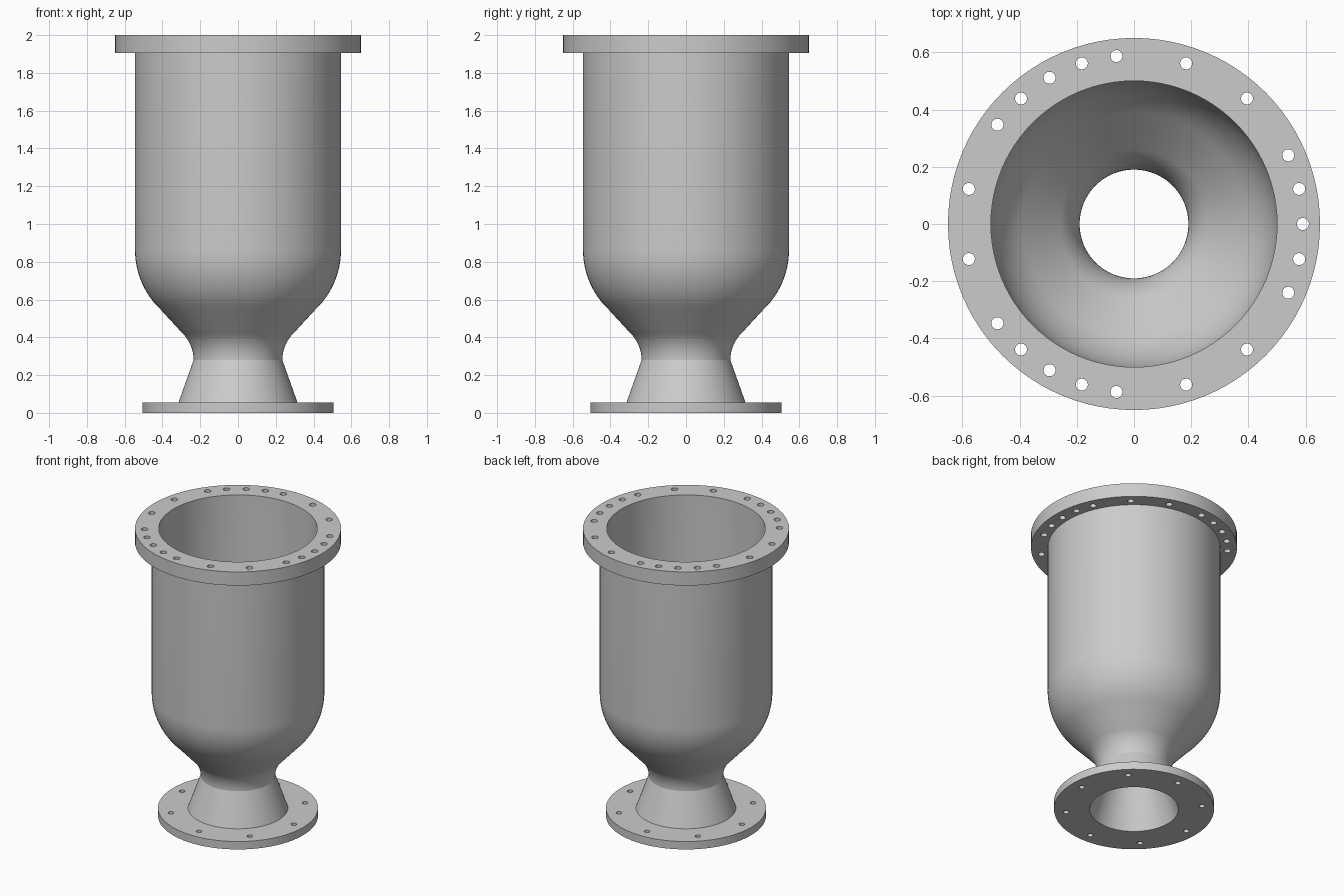
import bpy
import bmesh
from math import sin, cos, radians, pi
from mathutils import Matrix, Vector

if "Cube" in bpy.data.objects:
    bpy.data.objects.remove(bpy.data.objects["Cube"], do_unlink=True)

SEGMENTS = 96
ARC_STEPS = 12
WALL = 0.045
BEND = 47          # slope angle where the bowl flows into the neck

# One plain grey metal
metal = bpy.data.materials.new("grey_metal")
metal.use_nodes = True
grey = (0.6, 0.6, 0.6, 1)
metal.diffuse_color = grey
metal.node_tree.nodes["Principled BSDF"].inputs["Base Color"].default_value = grey


def make_object(name, bm):
    mesh = bpy.data.meshes.new(name)
    bm.to_mesh(mesh)
    bm.free()
    mesh.materials.append(metal)
    obj = bpy.data.objects.new(name, mesh)
    bpy.context.collection.objects.link(obj)
    return obj


def arc(r, z, radius, start, end):
    angles = [radians(start + (end - start) * i / ARC_STEPS) for i in range(ARC_STEPS + 1)]
    return [(r + radius * cos(a), z + radius * sin(a)) for a in angles]


def wall_curve(inset):
    """Neck fillet and bowl, from bottom to top, moved inward by inset."""
    neck = arc(0.435, 0.28, 0.2 + inset, 180, 180 - BEND)
    bowl = arc(0.115, 0.86, 0.43 - inset, -BEND, 0)
    return neck + bowl


def lathe(name, profile):
    bm = bmesh.new()
    verts = [bm.verts.new((r, 0, z)) for r, z in profile]
    edges = [bm.edges.new((a, b)) for a, b in zip(verts, verts[1:] + verts[:1])]
    bmesh.ops.spin(bm, geom=verts + edges, cent=(0, 0, 0), axis=(0, 0, 1),
                   angle=2 * pi, steps=SEGMENTS, use_merge=False)
    bmesh.ops.remove_doubles(bm, verts=bm.verts, dist=0.0001)
    bmesh.ops.recalc_face_normals(bm, faces=bm.faces)
    return make_object(name, bm)


def bolt_cutters(name, angles, circle, radius, z):
    bm = bmesh.new()
    for angle in angles:
        spot = Vector((circle * cos(radians(angle)), circle * sin(radians(angle)), z))
        bmesh.ops.create_cone(bm, cap_ends=True, segments=32, radius1=radius,
                              radius2=radius, depth=0.2,
                              matrix=Matrix.Translation(spot))
    cutter = make_object(name, bm)
    cutter.hide_render = True
    return cutter


# Flanged vessel: outer wall upward, then inner wall back down
outside = [(0.505, 0), (0.505, 0.055), (0.315, 0.055)] + wall_curve(0)
rim = [(0.545, 1.905), (0.65, 1.905), (0.65, 2), (0.5, 2)]
inside = wall_curve(WALL)[::-1] + [(0.28, 0)]
vessel = lathe("flanged_vessel", outside + rim + inside)

# Top bolts: three groups of five with two single bolts between groups
top_angles = [120 * k + a for k in range(3) for a in (-24, -12, 0, 12, 24, 48, 72)]
base_angles = range(0, 360, 45)
cutters = [bolt_cutters("top_hole_cutter", top_angles, 0.59, 0.021, 1.95),
           bolt_cutters("base_hole_cutter", base_angles, 0.43, 0.018, 0.03)]

bpy.ops.object.select_all(action="DESELECT")
vessel.select_set(True)
bpy.context.view_layer.objects.active = vessel
for cutter in cutters:
    mod = vessel.modifiers.new("bolt_holes", "BOOLEAN")
    mod.operation = "DIFFERENCE"
    mod.solver = "EXACT"
    mod.object = cutter
    bpy.ops.object.modifier_apply(modifier=mod.name)
    bpy.data.objects.remove(cutter, do_unlink=True)

bpy.ops.object.shade_smooth_by_angle(angle=radians(14))
